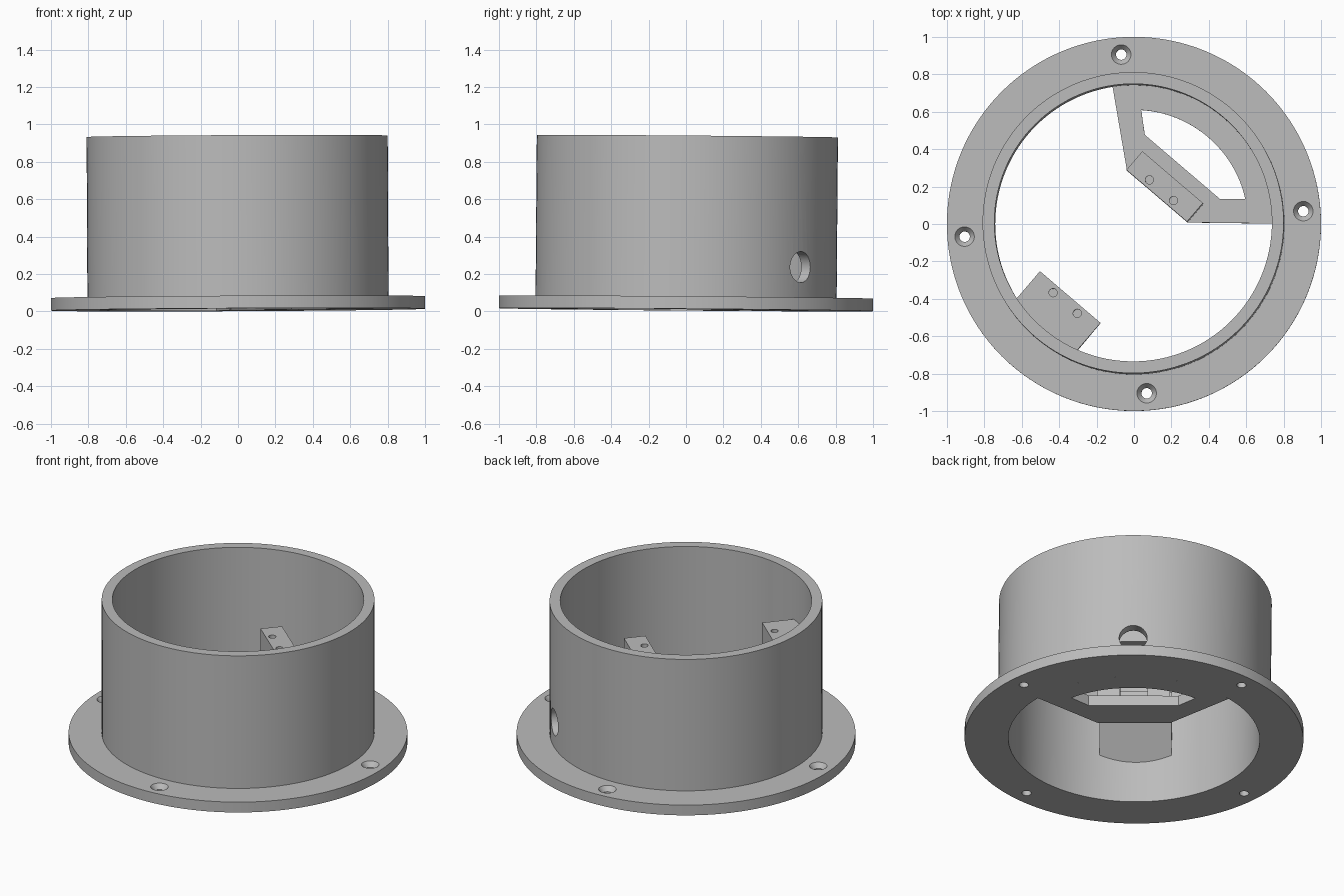
import bpy, bmesh, math
from mathutils import Matrix, Vector

default = bpy.data.objects.get("Cube")
if default:
    bpy.data.objects.remove(default, do_unlink=True)

SEG = 128
AXIS = math.radians(49.5)      # direction of the bracket, from +x
TURN = Matrix.Rotation(AXIS, 4, 'Z')
FLANGE_T, HEIGHT, BORE, WALL = 0.067, 0.927, 0.742, 0.805
BLOCK_TOP, HALF = 0.622, 0.213

grey = bpy.data.materials.new("plain grey")
grey.use_nodes = True
colour = (0.5, 0.5, 0.5, 1)
grey.diffuse_color = colour
grey.node_tree.nodes["Principled BSDF"].inputs["Base Color"].default_value = colour


def finish(name, bm):
    bmesh.ops.recalc_face_normals(bm, faces=bm.faces)
    mesh = bpy.data.meshes.new(name)
    bm.to_mesh(mesh)
    bm.free()
    mesh.materials.append(grey)
    ob = bpy.data.objects.new(name, mesh)
    bpy.context.collection.objects.link(ob)
    return ob


def lathe(name, profile, closed=True):
    """Revolve an (r, z) profile around z."""
    bm = bmesh.new()
    vs = [bm.verts.new((r, 0, z)) for r, z in profile]
    es = [bm.edges.new(p) for p in zip(vs, vs[1:] + vs[:1] if closed else vs[1:])]
    bmesh.ops.spin(bm, geom=vs + es, axis=(0, 0, 1), cent=(0, 0, 0),
                   angle=math.tau, steps=SEG)
    bmesh.ops.remove_doubles(bm, verts=bm.verts, dist=1e-5)
    return finish(name, bm)


def prism(name, outline, offset, matrix=Matrix()):
    """Extrude a closed outline of 3D points by an offset."""
    bm = bmesh.new()
    face = bm.faces.new([bm.verts.new(p) for p in outline])
    new = bmesh.ops.extrude_face_region(bm, geom=[face], use_keep_orig=True)
    bmesh.ops.translate(bm, vec=offset,
                        verts=[v for v in new["geom"] if isinstance(v, bmesh.types.BMVert)])
    bm.transform(matrix)
    return finish(name, bm)


def slab(name, points, z0, z1):
    return prism(name, [(u, t, z0) for u, t in points], (0, 0, z1 - z0), TURN)


def rod(r, z0, z1, matrix, r_top=None):
    bm = bmesh.new()
    bmesh.ops.create_cone(bm, cap_ends=True, segments=40, radius1=r,
                          radius2=r_top or r, depth=z1 - z0,
                          matrix=matrix @ Matrix.Translation((0, 0, (z0 + z1) / 2)))
    return finish("cutter", bm)


def combine(ob, cutters, operation='DIFFERENCE'):
    bpy.context.view_layer.objects.active = ob
    for cutter in cutters:
        mod = ob.modifiers.new("cut", 'BOOLEAN')
        mod.operation, mod.solver, mod.object = operation, 'EXACT', cutter
        bpy.ops.object.modifier_apply(modifier=mod.name)
        bpy.data.objects.remove(cutter, do_unlink=True)


def arc(r, t):
    """Points on a circle from sideways position t round to -t."""
    a = math.asin(t / r)
    return [(r * math.cos(a - 2 * a * i / 32), r * math.sin(a - 2 * a * i / 32))
            for i in range(33)]


# Flanged tube
body = lathe("flanged_tube", [(BORE, 0), (1, 0), (1, FLANGE_T), (WALL, FLANGE_T),
                              (WALL, HEIGHT), (BORE, HEIGHT)])

# Countersunk mounting holes and the cable hole
for k in range(4):
    spot = Matrix.Rotation(math.radians(4.3 + 90 * k), 4, 'Z') @ Matrix.Translation((0.908, 0, 0))
    combine(body, [rod(0.028, -0.1, 0.2, spot),
                   rod(0.028, FLANGE_T - 0.03, FLANGE_T + 0.001, spot, 0.053)])
sideways = TURN @ Matrix.Translation((0, 0, 0.23)) @ Matrix.Rotation(math.pi / 2, 4, 'Y')
combine(body, [rod(0.083, 0.6, 1, sideways)])

# Base bracket with its window
bracket = slab("base_bracket",
               [(0.192, -HALF), (0.192, HALF)] + arc(BORE, 0.563), 0, FLANGE_T)
combine(bracket, [slab("cutter", [(0.4, -0.265), (0.4, 0.265)] + arc(0.61, 0.366),
                       -0.1, 0.2)])

# Post standing on the bracket, with a slot through it
post = slab("post", [(0.192, -HALF), (0.192, HALF), (0.323, HALF), (0.323, -HALF)],
            FLANGE_T, BLOCK_TOP)
combine(post, [slab("cutter", [(0.1, -0.08), (0.1, 0.08), (0.4, 0.08), (0.4, -0.08)],
                    0, 0.48)])

# Opposite ledge on the wall, sloping underneath
side = [(-0.52, BLOCK_TOP), (-0.8, BLOCK_TOP), (-0.8, 0.21), (-0.52, 0.49)]
ledge = prism("wall_ledge", [(u, -HALF, z) for u, z in side], (0, 2 * HALF, 0), TURN)
combine(ledge, [lathe("cutter", [(0, -0.1), (BORE, -0.1), (BORE, 1.1), (0, 1.1)], False)],
        'INTERSECT')

# Screw holes in the post and ledge
for ob, u in ((post, 0.231), (ledge, -0.562)):
    combine(ob, [rod(0.022, BLOCK_TOP - 0.11, BLOCK_TOP + 0.1,
                     TURN @ Matrix.Translation((u, t, 0))) for t in (-0.085, 0.085)])

# Slight lean of the whole piece, then shading
lean = Vector((0, 0, 1)).rotation_difference(Vector((-0.005, 0.008, 1))).to_matrix().to_4x4()
lean = Matrix.Translation((0, 0, 0.0094)) @ lean
bpy.ops.object.select_all(action='DESELECT')
for ob in (body, bracket, post, ledge):
    ob.data.transform(lean)
    ob.select_set(True)
bpy.context.view_layer.objects.active = body
bpy.ops.object.shade_smooth_by_angle(angle=math.radians(30))
